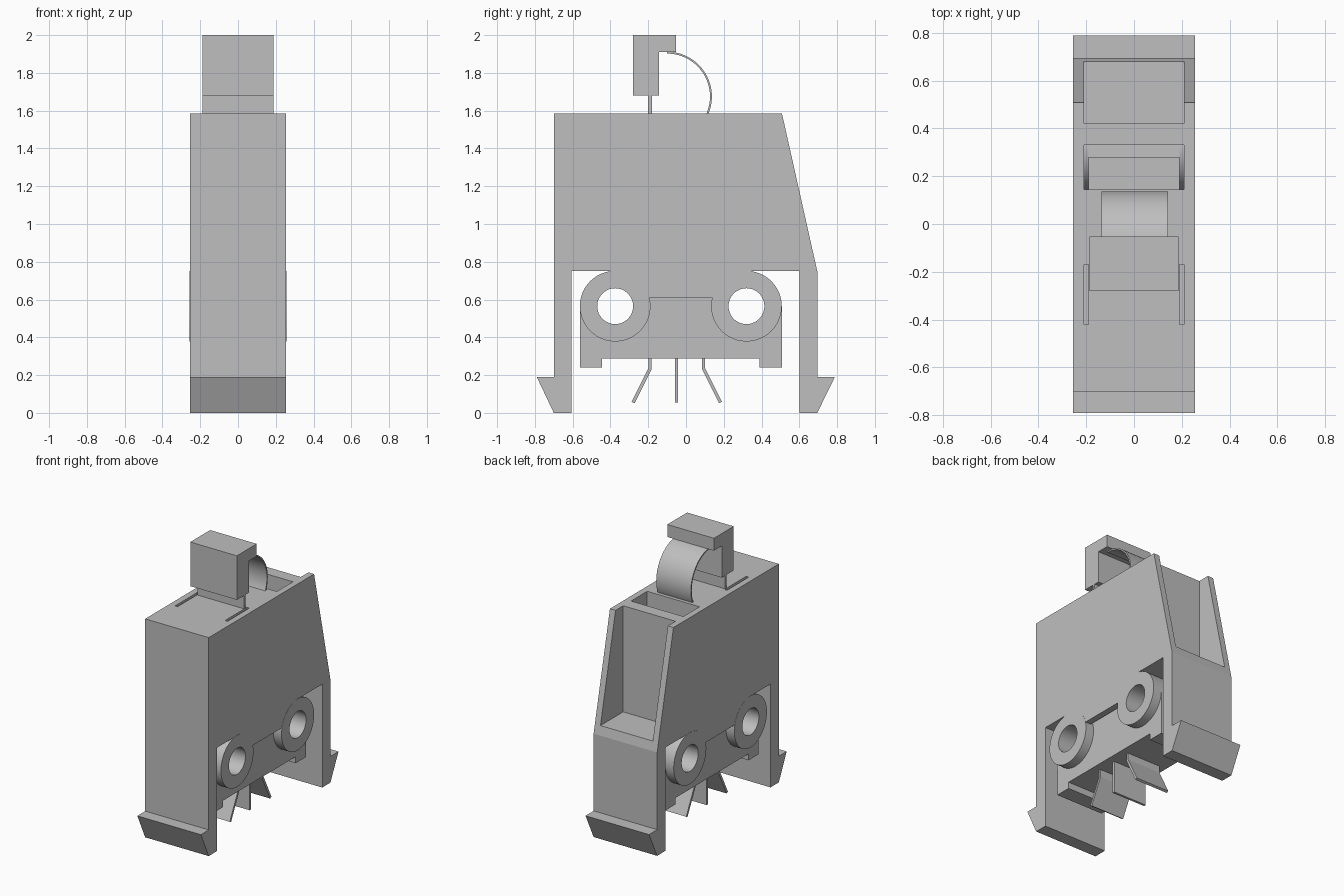
import bpy, bmesh, math
from mathutils import Vector

old = bpy.data.objects.get("Cube")
if old:
    bpy.data.objects.remove(old, do_unlink=True)

grey = bpy.data.materials.new("plain grey")
grey.use_nodes = True
GREY = (0.52, 0.52, 0.52, 1)
grey.diffuse_color = GREY
grey.node_tree.nodes["Principled BSDF"].inputs["Base Color"].default_value = GREY


def prism(name, profile, x0, x1):
    """Extrude a (y, z) outline along x."""
    bm = bmesh.new()
    face = bm.faces.new([bm.verts.new((x0, y, z)) for y, z in profile])
    moved = bmesh.ops.extrude_face_region(bm, geom=[face])["geom"]
    verts = [v for v in moved if isinstance(v, bmesh.types.BMVert)]
    bmesh.ops.translate(bm, verts=verts, vec=(x1 - x0, 0, 0))
    bmesh.ops.recalc_face_normals(bm, faces=bm.faces)
    mesh = bpy.data.meshes.new(name)
    bm.to_mesh(mesh)
    bm.free()
    obj = bpy.data.objects.new(name, mesh)
    bpy.context.collection.objects.link(obj)
    mesh.materials.append(grey)
    return obj


def box(name, x0, x1, y0, y1, z0, z1):
    return prism(name, [(y0, z0), (y1, z0), (y1, z1), (y0, z1)], x0, x1)


def arc(cy, cz, r, a0, a1, n):
    angles = [math.radians(a0 + (a1 - a0) * i / n) for i in range(n + 1)]
    return [(cy + r * math.cos(a), cz + r * math.sin(a)) for a in angles]


def select(obj):
    bpy.ops.object.select_all(action="DESELECT")
    obj.select_set(True)
    bpy.context.view_layer.objects.active = obj


def cut(obj, cutters):
    """Subtract the cutters, then discard them."""
    select(obj)
    for c in cutters:
        mod = obj.modifiers.new("cut", "BOOLEAN")
        mod.operation = "DIFFERENCE"
        mod.solver = "EXACT"
        mod.object = c
        bpy.ops.object.modifier_apply(modifier=mod.name)
        bpy.data.objects.remove(c, do_unlink=True)


def smooth(obj):
    select(obj)
    bpy.ops.object.shade_smooth_by_angle(angle=math.radians(30))


def strip(path, t):
    """Outline of a thin bent sheet around a centre line."""
    pts = [Vector(p) for p in path]
    sides = ([], [])
    for i, p in enumerate(pts):
        d = (pts[min(i + 1, len(pts) - 1)] - pts[max(i - 1, 0)]).normalized()
        n = Vector((-d.y, d.x)) * t / 2
        sides[0].append(p + n)
        sides[1].append(p - n)
    return [tuple(p) for p in sides[0] + sides[1][::-1]]


W = 0.255       # half width of the housing
IN = 0.21       # half width of its openings
BODY = 0.19     # half width of the switch body
RZ, RR = 0.565, 0.187
RINGS = (-0.375, 0.32)

# Housing with two hooked legs and a sloped back
housing = prism("housing", [
    (-0.7, 1.585), (0.508, 1.585), (0.695, 0.75), (0.695, 0.19), (0.788, 0.19),
    (0.695, 0), (0.602, 0), (0.602, 0.75), (-0.605, 0.75), (-0.605, 0),
    (-0.7, 0), (-0.79, 0.19), (-0.7, 0.19)], -W, W)
cut(housing, [
    box("rear_recess_cutter", -IN, IN, 0.42, 0.9, 0.815, 1.8),
    box("top_pocket_cutter", -IN, IN, 0.145, 0.33, 0.6, 1.8),
    box("slot_cutter_a", BODY, IN, -0.42, -0.17, 0.9, 1.8),
    box("slot_cutter_b", -IN, -BODY, -0.42, -0.17, 0.9, 1.8)])

# Side lips hanging between the mounting rings
for side, name in ((1, "left_lip"), (-1, "right_lip")):
    prism(name, [(RINGS[0], 0.755), (-0.2, 0.61), (0.15, 0.61), (RINGS[1], 0.755)],
          side * IN, side * W)

# Switch body with rounded shoulders and two feet
body = prism("switch_body",
             [(-0.56, 0.24), (-0.445, 0.24), (-0.445, 0.287), (0.39, 0.287),
              (0.39, 0.24), (0.507, 0.24)]
             + arc(RINGS[1], RZ, RR, 0, 90, 12)
             + arc(RINGS[0], RZ, RR, 90, 180, 12), -BODY, BODY)
cut(body, [prism("hole_cutter", arc(y, RZ, 0.095, 0, 350, 35), -0.5, 0.5) for y in RINGS])
smooth(body)
box("switch_body_top", -BODY, BODY, 0.1, 0.28, 0.69, 1.0)

# Mounting rings on both sides of the body
for side, side_name in ((1, "left"), (-1, "right")):
    for y, end in zip(RINGS, ("front", "back")):
        ring = prism(f"{side_name}_{end}_ring", arc(y, RZ, RR, 0, 352.5, 47),
                     side * (BODY - 0.01), side * (W + 0.001))
        cut(ring, [prism("hole_cutter", arc(y, RZ, 0.095, 0, 350, 35), -0.5, 0.5)])
        smooth(ring)

# Terminal pins
for name, y, dy in (("front_pin", -0.19, -0.09), ("middle_pin", -0.05, 0), ("back_pin", 0.093, 0.09)):
    prism(name, strip([(y, 0.3), (y, 0.235), (y + dy, 0.055)], 0.017), -0.135, 0.135)

# Push button on a stem
prism("button", [(-0.28, 1.68), (-0.143, 1.68), (-0.143, 1.91), (-0.053, 1.91),
                 (-0.053, 2.0), (-0.28, 2.0)], -0.187, 0.187)
box("button_stem", -0.187, 0.187, -0.2, -0.18, 1.5, 1.69)

# Curved leaf spring
spring = prism("leaf_spring", strip(arc(-0.1, 1.675, 0.232, 90, -35, 32), 0.01), -0.135, 0.143)
smooth(spring)
